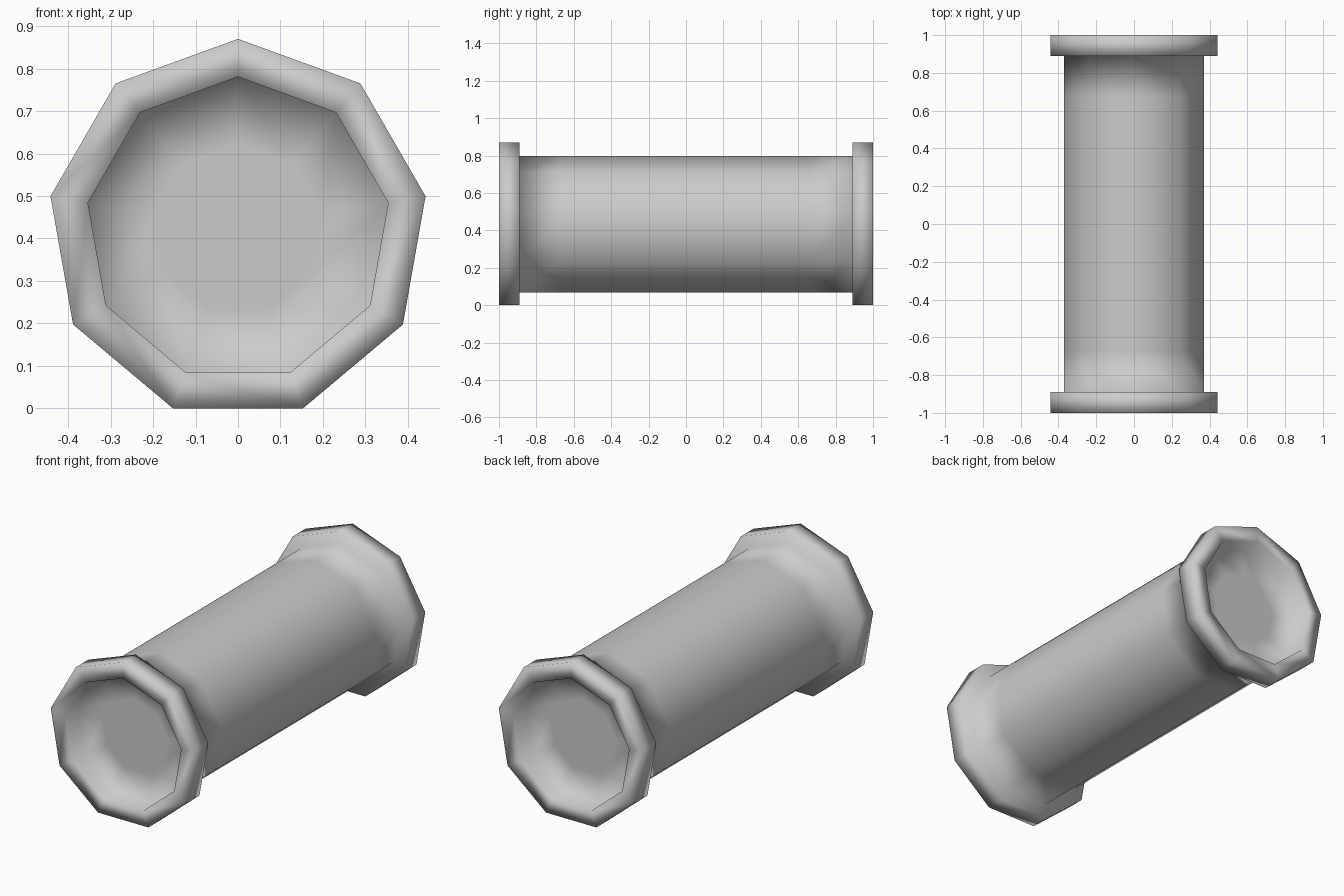
import bpy, bmesh
from math import sin, cos, pi

if "Cube" in bpy.data.objects:
    bpy.data.objects.remove(bpy.data.objects["Cube"])

SIDES = 9
CENTRE_Z = 0.4215

# (radius, y) profile of the front half: recessed plug, rim, collar, barrel
half = [(0.20, -0.89), (0.359, -0.89), (0.359, -1.0), (0.4485, -1.0),
        (0.4485, -0.89), (0.376, -0.89), (0.376, -0.67)]
profile = half + [(r, -y) for r, y in reversed(half)]


def lathe(name, profile):
    """Sweep the profile around the Y axis, one vertex pointing up."""
    bm = bmesh.new()
    rings = []
    for r, y in profile:
        angles = [pi / 2 + 2 * pi * i / SIDES for i in range(SIDES)]
        rings.append([bm.verts.new((r * cos(a), y, CENTRE_Z + r * sin(a)))
                      for a in angles])
    for a, b in zip(rings, rings[1:]):
        for i in range(SIDES):
            j = (i + 1) % SIDES
            bm.faces.new((a[i], a[j], b[j], b[i]))
    # flat plug at each end
    bm.faces.new(rings[0])
    bm.faces.new(rings[-1])
    bmesh.ops.recalc_face_normals(bm, faces=bm.faces)
    for f in bm.faces:
        f.smooth = True
    mesh = bpy.data.meshes.new(name)
    bm.to_mesh(mesh)
    bm.free()
    obj = bpy.data.objects.new(name, mesh)
    bpy.context.collection.objects.link(obj)
    return obj


# Flanged pipe with collars at both ends
lathe("flanged_pipe", profile)
